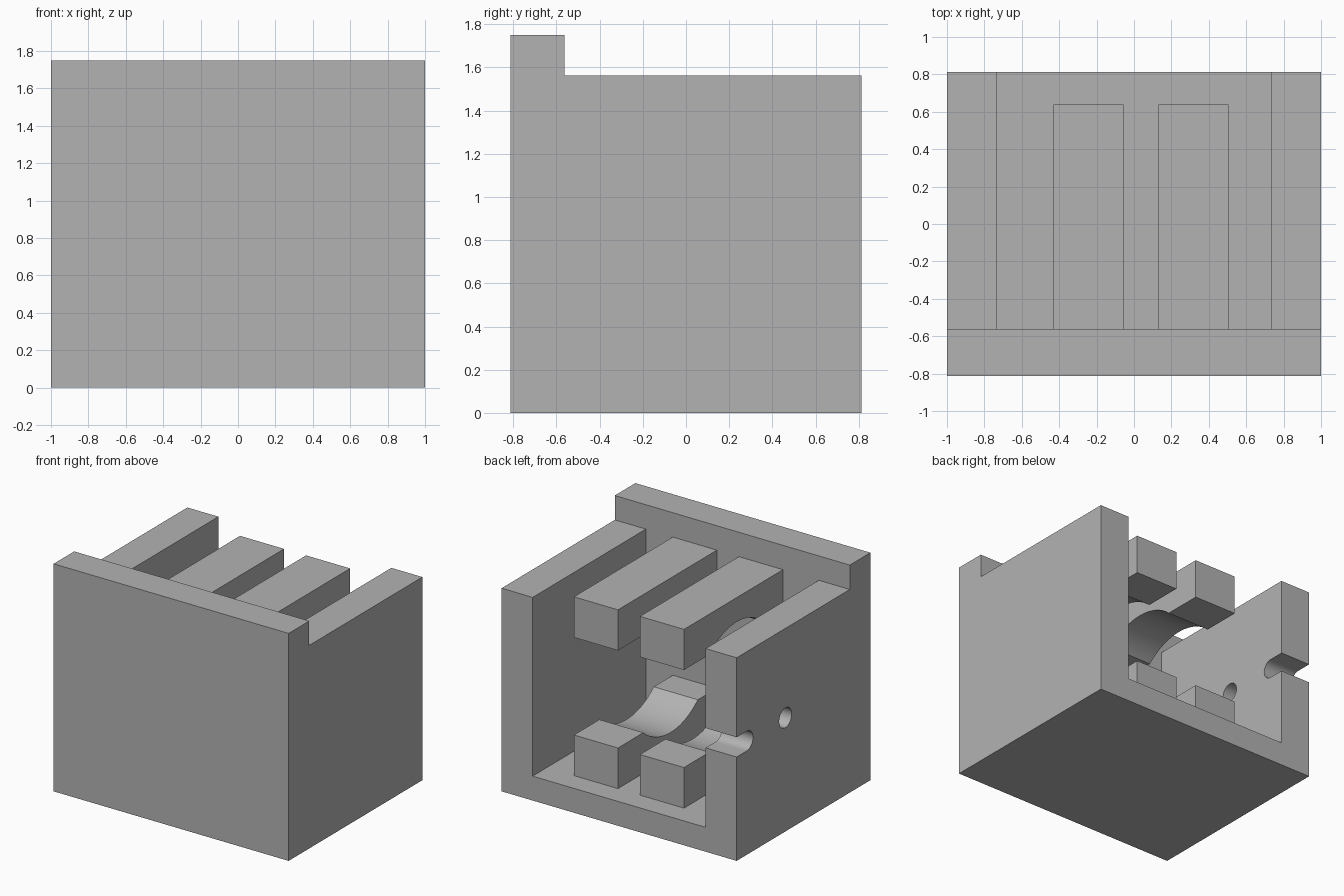
import bpy, bmesh
from math import sin, cos, pi, acos, radians

if "Cube" in bpy.data.objects:
    bpy.data.objects.remove(bpy.data.objects["Cube"])

grey = bpy.data.materials.new("plain_grey")
grey.use_nodes = True
COLOUR = (0.45, 0.45, 0.45, 1)
grey.diffuse_color = COLOUR
grey.node_tree.nodes["Principled BSDF"].inputs["Base Color"].default_value = COLOUR

BACK, PLATE = 0.8125, -0.5625      # back opening, inner face of front plate
WALL_TOP, FLOOR_TOP = 1.5625, 0.1875
INNER = 0.736                      # inner faces of the side walls
AXIS_Z = 0.875                     # height of the bore and side holes
BORE, HOLE = 0.5, 0.076


def prism(name, outline, x0, x1):
    """Extrude a (y, z) outline along x."""
    bm = bmesh.new()
    face = bm.faces.new([bm.verts.new((x0, y, z)) for y, z in outline])
    out = bmesh.ops.extrude_face_region(bm, geom=[face])
    moved = [g for g in out["geom"] if isinstance(g, bmesh.types.BMVert)]
    bmesh.ops.translate(bm, verts=moved, vec=(x1 - x0, 0, 0))
    bmesh.ops.recalc_face_normals(bm, faces=bm.faces)
    mesh = bpy.data.meshes.new(name)
    bm.to_mesh(mesh)
    bm.free()
    mesh.materials.append(grey)
    obj = bpy.data.objects.new(name, mesh)
    bpy.context.collection.objects.link(obj)
    return obj


def arc(cy, cz, r, a0, a1, n):
    steps = [a0 + (a1 - a0) * i / n for i in range(n + 1)]
    return [(cy + r * cos(a), cz + r * sin(a)) for a in steps]


def combine(target, other, operation):
    """Apply a boolean and discard the helper."""
    mod = target.modifiers.new(operation, "BOOLEAN")
    mod.operation, mod.solver, mod.object = operation, "EXACT", other
    with bpy.context.temp_override(object=target, active_object=target):
        bpy.ops.object.modifier_apply(modifier=mod.name)
    bpy.data.objects.remove(other)


# Stepped block with the tall front plate
body = prism("housing", [(-BACK, 0), (BACK, 0), (BACK, WALL_TOP), (PLATE, WALL_TOP),
                         (PLATE, 1.75), (-BACK, 1.75)], -1, 1)

# Cavity open at the top and back
cavity = prism("cavity", [(PLATE, FLOOR_TOP), (1, FLOOR_TOP), (1, 2), (PLATE, 2)],
               -INNER, INNER)
combine(body, cavity, "DIFFERENCE")

# Round hole and open-ended slot through the right wall
hole = prism("hole", arc(0.22, AXIS_Z, HOLE, 0, 2 * pi * 31 / 32, 31), -1.2, -0.6)
combine(body, hole, "DIFFERENCE")
slot = prism("slot", [(1, AXIS_Z - HOLE), (1, AXIS_Z + HOLE)]
             + arc(0.69, AXIS_Z, HOLE, pi / 2, 3 * pi / 2, 16), -1.2, -0.6)
combine(body, slot, "DIFFERENCE")

# Two pairs of jaws, each pair hollowed by the bore
GAP, TIP, SINK = 0.375, 0.64, 0.05
spread = acos(GAP / BORE)
for x0 in (-0.431, 0.131):
    for side, outer in ((1, WALL_TOP), (-1, FLOOR_TOP - SINK)):
        lip = AXIS_Z + side * GAP
        curve = arc(0, AXIS_Z, BORE, side * (pi / 2 + spread), side * (pi / 2 - spread), 24)
        jaw = prism("jaw", [(PLATE - SINK, outer), (PLATE - SINK, lip)] + curve
                    + [(TIP, lip), (TIP, outer)], x0, x0 + 0.375)
        combine(body, jaw, "UNION")

# Smooth bore and holes, sharp box edges
bpy.ops.object.select_all(action="DESELECT")
body.select_set(True)
bpy.context.view_layer.objects.active = body
bpy.ops.object.shade_smooth_by_angle(angle=radians(25))
